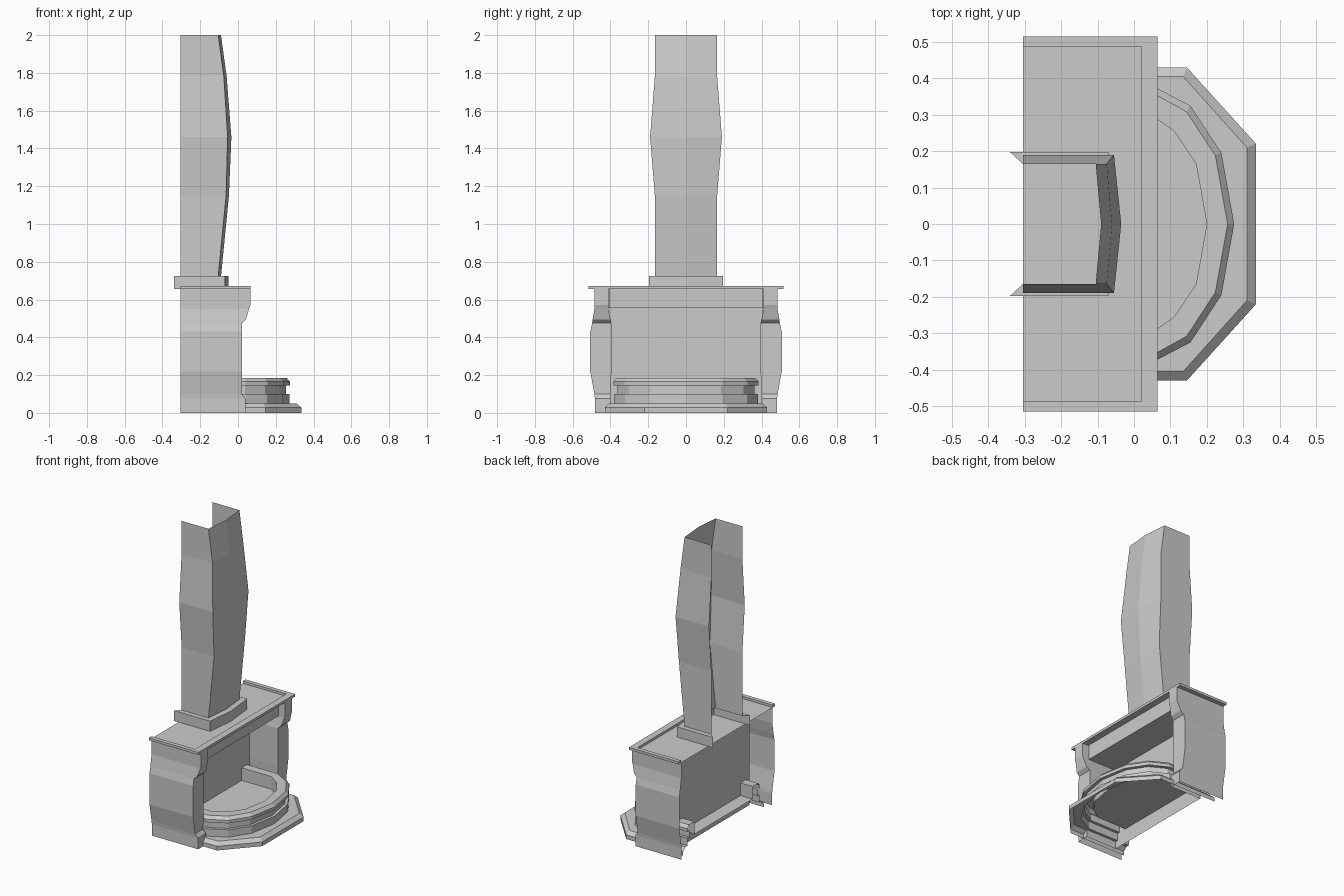
import bpy, bmesh

if "Cube" in bpy.data.objects:
    bpy.data.objects.remove(bpy.data.objects["Cube"])


def skin(name, rows, cap=False):
    """Grid surface through rows of equal length; optionally cap the last row."""
    bm = bmesh.new()
    vs = [[bm.verts.new(p) for p in r] for r in rows]
    for a, b in zip(vs, vs[1:]):
        for i in range(len(a) - 1):
            bm.faces.new((a[i], a[i + 1], b[i + 1], b[i]))
    if cap:
        bm.faces.new(vs[-1])
    bmesh.ops.recalc_face_normals(bm, faces=bm.faces)
    me = bpy.data.meshes.new(name)
    bm.to_mesh(me)
    bm.free()
    ob = bpy.data.objects.new(name, me)
    bpy.context.collection.objects.link(ob)
    return ob


def row(half, z):
    """Full open outline from a +y half, mirrored across y = 0."""
    return ([(x, y, z) for x, y in half] +
            [(x, -y, z) for x, y in reversed(half) if y > 0])


# Chimney: bowed three-sided shell, open at the back (z, half width, corner x, centre x)
skin("chimney", [row([(-.305, y), (c, y), (m, 0)], z) for z, y, c, m in [
    (.722, .165, -.105, -.09), (1.15, .165, -.063, -.048),
    (1.46, .19, -.055, -.035), (1.78, .165, -.075, -.06),
    (2.0, .165, -.105, -.09)]])

# Collar round the foot of the chimney
outer = [(-.34, .197), (-.07, .197), (-.05, 0)]
skin("chimney_collar", [row(outer, .655), row(outer, .725),
                        row([(-.305, .165), (-.105, .165), (-.09, 0)], .725)])

# Mantel shelf with a raised rim, open at the back
edge = [(-.305, .515), (.065, .515)]
rim = [(-.305, .487), (.02, .487)]
skin("mantel_shelf", [row(rim, .655), row(edge, .655), row(edge, .672),
                      row(rim, .672), row(rim, .656)], cap=True)

# Side pillars: (z, outer y, inner y, front x)
levels = [(0, .482, .40, .04), (.075, .482, .40, .04), (.10, .485, .40, .02),
          (.22, .507, .395, .02), (.43, .507, .395, .02), (.475, .497, .395, .02),
          (.495, .494, .40, .042), (.55, .485, .41, .058),
          (.57, .485, .41, .065), (.655, .485, .41, .065)]
for s, side in ((1, "right"), (-1, "left")):
    skin("pillar_" + side, [[(-.305, s * o, z), (f, s * o, z), (f, s * i, z),
                             (-.19, s * i, z)] for z, o, i, f in levels])

# Firebox: lintel, ceiling and back wall in one strip
skin("firebox", [[(x, -.405, z), (x, .405, z)] for x, z in
                 [(.02, .655), (.02, .555), (-.19, .555), (-.19, 0)]])
skin("firebox_upper_back", [[(-.19, -.41, z), (-.19, .41, z)] for z in (.555, .655)])

# Hearth: octagonal base, stepped curved kerb and sunken floor
base = [(-.28, .43), (.10, .43), (.145, .43), (.335, .22), (.335, 0)]
bevel = [(-.28, .405), (.10, .405), (.135, .405), (.31, .21), (.31, 0)]
kerb = [(-.28, .385), (.04, .385), (.155, .325), (.24, .195), (.275, 0)]
inward = [(0, 1), (.12, 1), (.6, .93), (.93, .4), (1, 0)]


def inset(d):
    return [(x - d * a, y - d * b) for (x, y), (a, b) in zip(kerb, inward)]


steps = [(.003, .05), (.003, .10), (.022, .10), (.022, .145), (0, .145),
         (0, .165), (.018, .185), (.075, .185), (.075, .10)]
skin("hearth", [row(base, 0), row(base, .028), row(bevel, .05)] +
     [row(inset(d), z) for d, z in steps], cap=True)
